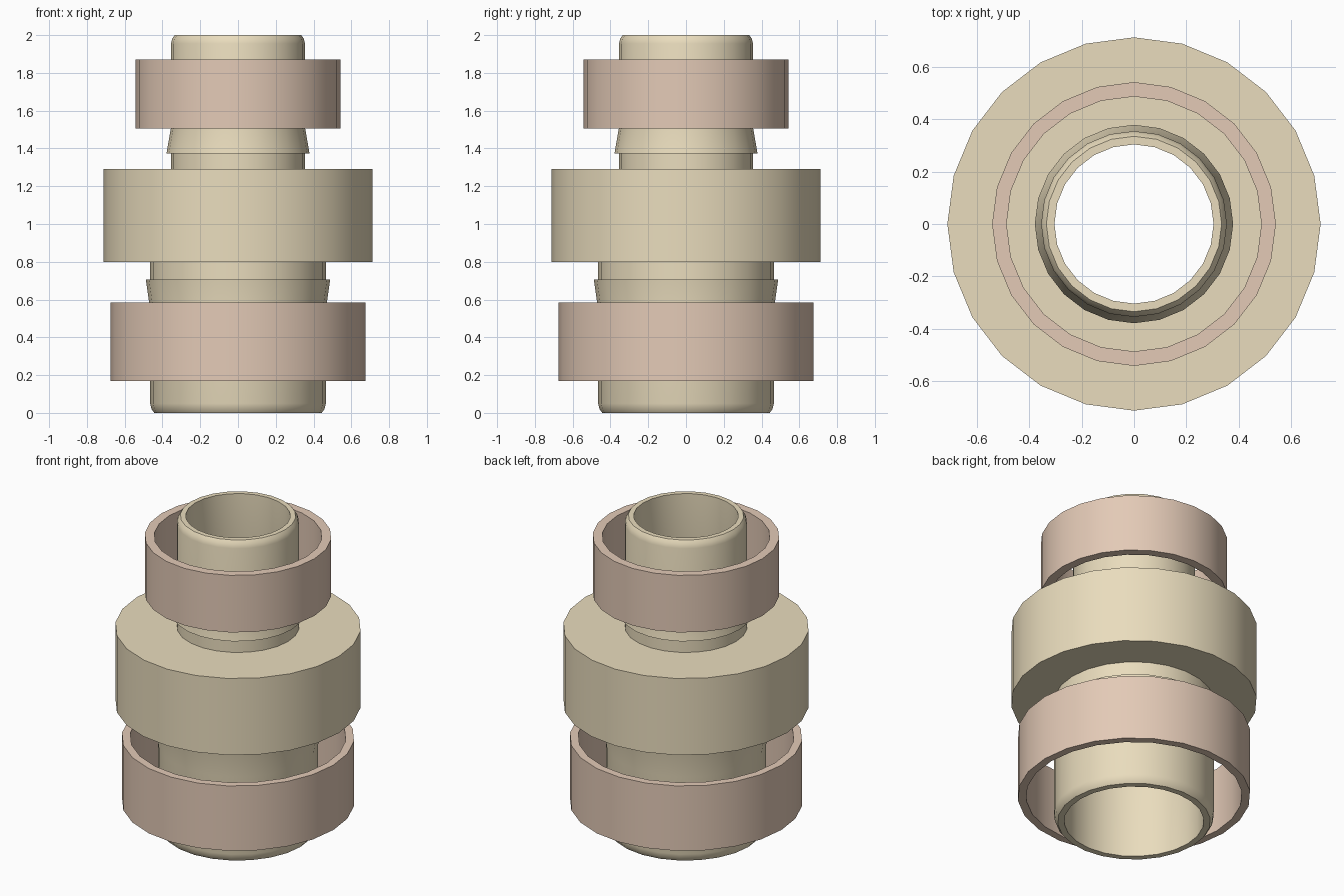
import bpy, bmesh, math

if "Cube" in bpy.data.objects:
    bpy.data.objects.remove(bpy.data.objects["Cube"])

SIDES = 24


def material(name, color):
    m = bpy.data.materials.new(name)
    m.diffuse_color = (*color, 1)
    m.use_nodes = True
    m.node_tree.nodes["Principled BSDF"].inputs["Base Color"].default_value = m.diffuse_color
    return m


def lathe(name, profile, mat):
    """Revolve a closed (radius, z) profile around the z axis."""
    bm = bmesh.new()
    rings = []
    for i in range(SIDES):
        a = 2 * math.pi * i / SIDES
        rings.append([bm.verts.new((r * math.cos(a), r * math.sin(a), z)) for r, z in profile])
    n = len(profile)
    for i in range(SIDES):
        a, b = rings[i], rings[(i + 1) % SIDES]
        for j in range(n):
            k = (j + 1) % n
            bm.faces.new((a[j], b[j], b[k], a[k]))
    bmesh.ops.recalc_face_normals(bm, faces=bm.faces)
    mesh = bpy.data.meshes.new(name)
    bm.to_mesh(mesh)
    bm.free()
    mesh.materials.append(mat)
    obj = bpy.data.objects.new(name, mesh)
    bpy.context.collection.objects.link(obj)
    bpy.ops.object.select_all(action='DESELECT')
    obj.select_set(True)
    bpy.context.view_layer.objects.active = obj
    bpy.ops.object.shade_smooth_by_angle(angle=math.radians(30))
    return obj


def sleeve(name, inner, outer, z0, z1, mat):
    return lathe(name, [(inner, z0), (outer, z0), (outer, z1), (inner, z1)], mat)


brass = material("brass", (0.82, 0.72, 0.51))
copper = material("copper", (0.77, 0.59, 0.47))

# Hollow fitting: wide lower tube, centre flange, narrow upper tube, reducing bore
lathe("fitting_body", [
    (0.405, 0), (0.443, 0), (0.458, 0.02), (0.465, 0.05),          # bottom lip
    (0.465, 0.545), (0.488, 0.705), (0.465, 0.705), (0.465, 0.80),  # lower barb
    (0.713, 0.80), (0.713, 1.29),                                  # flange
    (0.355, 1.29), (0.355, 1.372), (0.379, 1.372), (0.355, 1.51),   # upper barb
    (0.355, 1.955), (0.349, 1.98), (0.335, 2.0),                   # top lip
    (0.304, 2.0), (0.304, 1.16), (0.405, 0.93),                    # bore
], brass)

# Loose crimp sleeves around each tube
sleeve("lower_sleeve", 0.627, 0.675, 0.17, 0.585, copper)
sleeve("upper_sleeve", 0.487, 0.542, 1.505, 1.87, copper)
